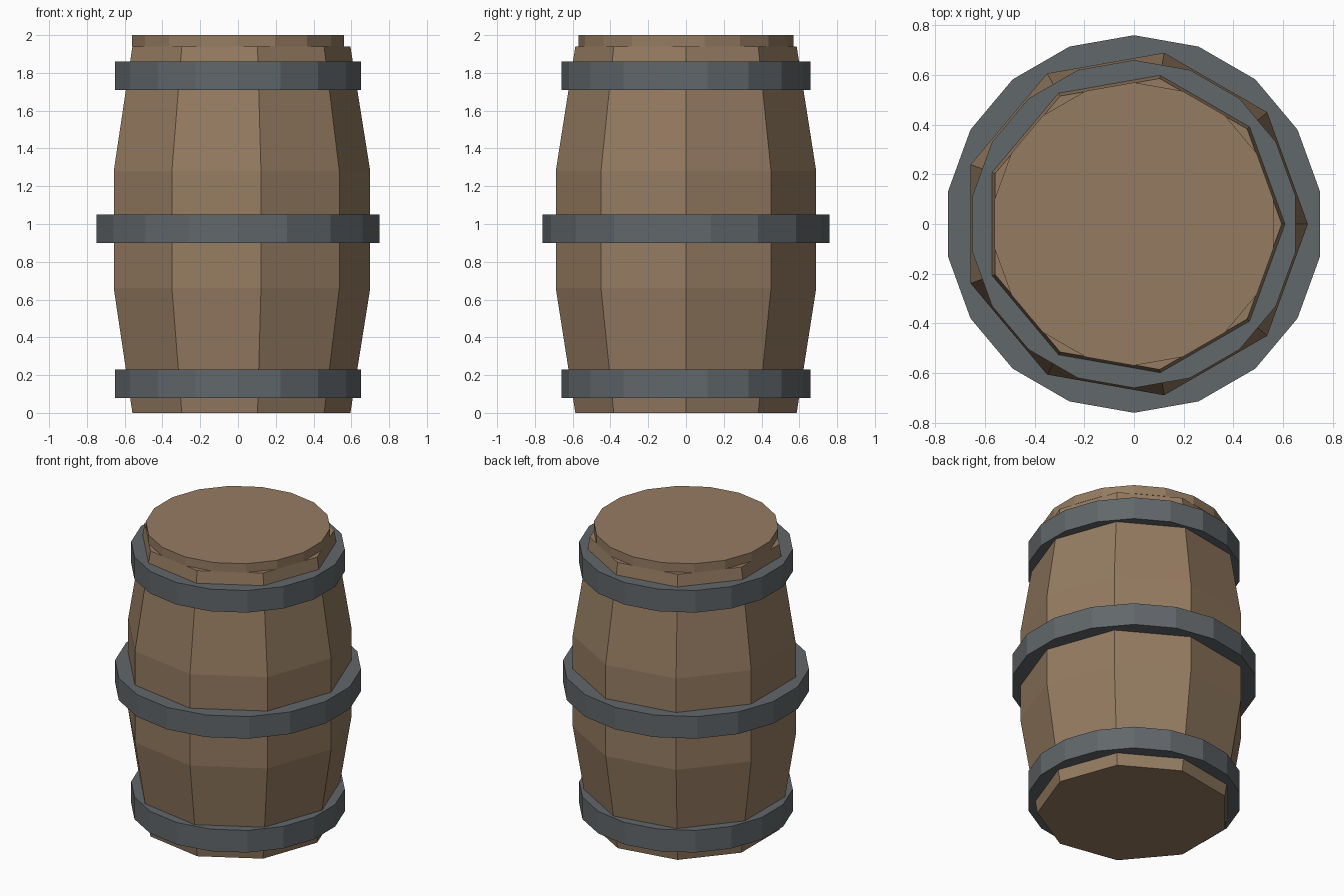
import bpy, bmesh
from math import sin, cos, tau

if "Cube" in bpy.data.objects:
    bpy.data.objects.remove(bpy.data.objects["Cube"])


def material(name, rgb):
    m = bpy.data.materials.new(name)
    m.diffuse_color = (*rgb, 1)
    m.use_nodes = True
    m.node_tree.nodes["Principled BSDF"].inputs["Base Color"].default_value = m.diffuse_color
    return m


def turned(name, profile, sides, mat, start=0.0):
    """Closed faceted solid from (radius, z) rings, flat capped at both ends."""
    bm = bmesh.new()
    rings = [[bm.verts.new((r * cos(start + tau * i / sides),
                            r * sin(start + tau * i / sides), z))
              for i in range(sides)] for r, z in profile]
    for low, high in zip(rings, rings[1:]):
        for i in range(sides):
            j = (i + 1) % sides
            bm.faces.new((low[i], low[j], high[j], high[i]))
    bm.faces.new(rings[0][::-1])
    bm.faces.new(rings[-1])
    mesh = bpy.data.meshes.new(name)
    bm.to_mesh(mesh)
    bm.free()
    mesh.materials.append(mat)
    obj = bpy.data.objects.new(name, mesh)
    bpy.context.collection.objects.link(obj)
    return obj


wood = material("wood", (0.30, 0.20, 0.12))
iron = material("iron", (0.12, 0.135, 0.145))

# Nine-sided bulging body
turned("barrel_body", [(0.595, 0), (0.70, 0.66), (0.70, 1.28), (0.595, 1.94)], 9, wood)

# Lid resting on the body (a vertex points along +y)
turned("lid", [(0.57, 1.94), (0.57, 2.0)], 18, wood, tau / 4)

# Three iron hoops, the middle one wider
for name, radius, z in (("bottom_hoop", 0.66, 0.08),
                        ("middle_hoop", 0.76, 0.90),
                        ("top_hoop", 0.66, 1.71)):
    turned(name, [(radius, z), (radius, z + 0.15)], 18, iron, tau / 4)
